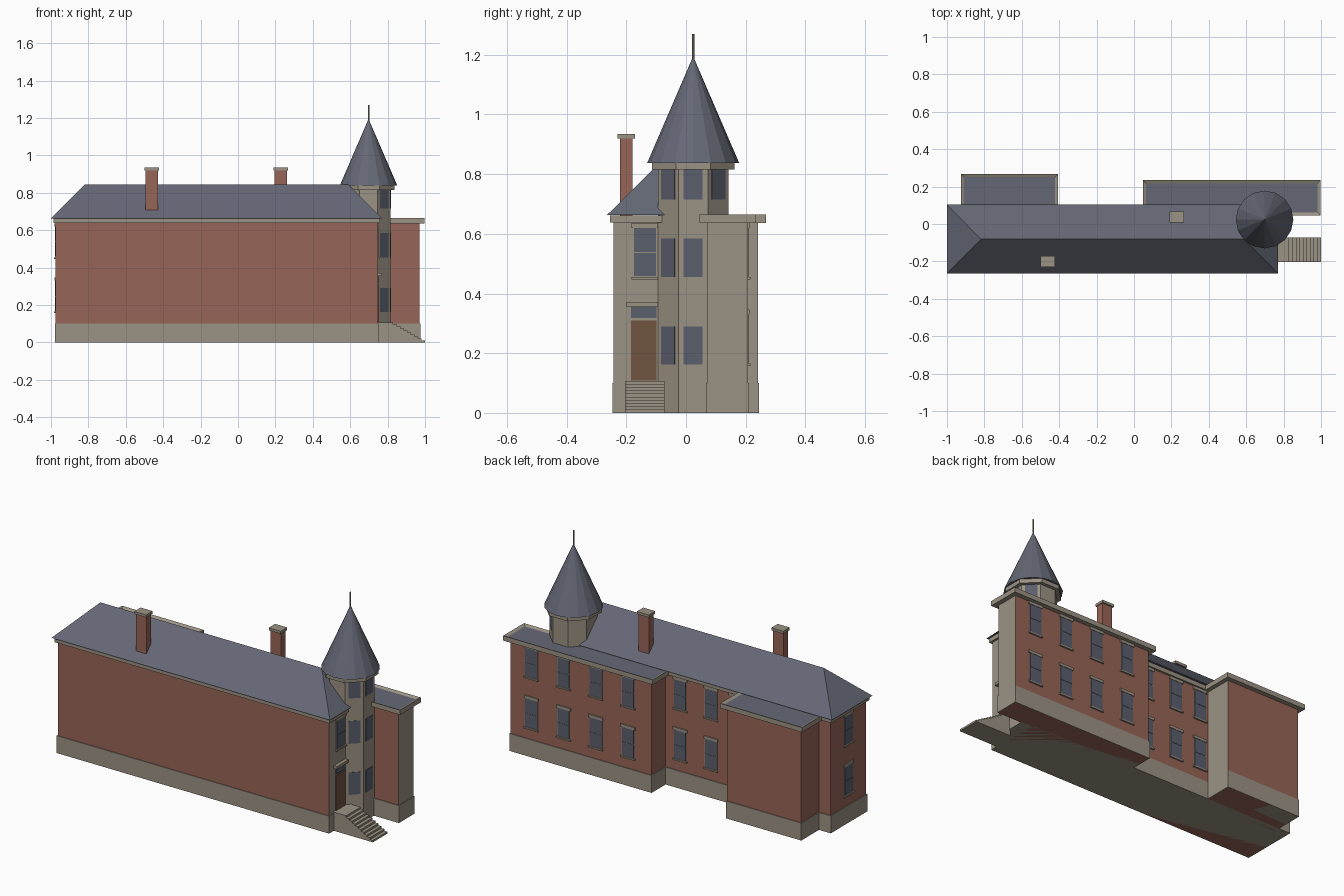
import bpy, bmesh, math
from mathutils import Matrix, Vector

cube = bpy.data.objects.get("Cube")
if cube:
    bpy.data.objects.remove(cube)


def material(name, rgb):
    m = bpy.data.materials.new(name)
    m.use_nodes = True
    m.diffuse_color = (*rgb, 1)
    m.node_tree.nodes["Principled BSDF"].inputs["Base Color"].default_value = (*rgb, 1)
    return m


STONE = material("stone", (0.33, 0.29, 0.23))
BRICK = material("brick", (0.31, 0.13, 0.095))
SLATE = material("slate", (0.13, 0.14, 0.18))
GLASS = material("window_glass", (0.105, 0.115, 0.155))
DOOR = material("door_wood", (0.17, 0.09, 0.055))


def finish(name, bm, *mats):
    bmesh.ops.recalc_face_normals(bm, faces=bm.faces)
    mesh = bpy.data.meshes.new(name)
    bm.to_mesh(mesh)
    bm.free()
    for m in mats:
        mesh.materials.append(m)
    obj = bpy.data.objects.new(name, mesh)
    bpy.context.collection.objects.link(obj)
    return obj


def box_bm(x, y, z):
    bm = bmesh.new()
    size = Vector((x[1] - x[0], y[1] - y[0], z[1] - z[0]))
    mid = Vector((sum(x), sum(y), sum(z))) / 2
    bmesh.ops.create_cube(bm, size=1, matrix=Matrix.Translation(mid) @ Matrix.Diagonal((*size, 1)))
    return bm


def box(name, x, y, z, mat):
    return finish(name, box_bm(x, y, z), mat)


def grow(r, d):
    return (r[0] - d, r[1] + d)


def cone(name, sides, r1, r2, z, mat, turn=0.0):
    bm = bmesh.new()
    place = Matrix.Translation((*TOWER, sum(z) / 2)) @ Matrix.Rotation(turn, 4, "Z")
    bmesh.ops.create_cone(bm, cap_ends=True, segments=sides, radius1=r1, radius2=r2,
                          depth=z[1] - z[0], matrix=place)
    return finish(name, bm, mat)


def plate(name, spot, angle, width, z, depth, mat):
    """Thin panel on a wall; angle is the direction the wall faces."""
    bm = box_bm((-0.004, depth), (-width / 2, width / 2), z)
    bm.transform(Matrix.Translation((*spot, 0)) @ Matrix.Rotation(angle, 4, "Z"))
    return finish(name, bm, mat)


def sash_window(name, spot, angle, z0):
    z1 = z0 + 0.165
    plate(name + "_frame", spot, angle, 0.08, (z0, z1), 0.002, STONE)
    for part, lo, hi in (("lower", z0 + 0.003, z0 + 0.081), ("upper", z0 + 0.084, z1)):
        plate(name + "_" + part + "_glass", spot, angle, 0.074, (lo, hi), 0.004, GLASS)
    plate(name + "_sill", spot, angle, 0.09, (z0 - 0.008, z0), 0.009, STONE)
    plate(name + "_lintel", spot, angle, 0.09, (z1, z1 + 0.016), 0.006, STONE)


# Walls: brick, with stone on the faces toward the entrance end
def block(name, x, y):
    bm = box_bm(x, y, (0.0, 0.645))
    bm.normal_update()
    for f in bm.faces:
        f.material_index = 1 if f.normal.x > 0.5 else 0
    finish(name + "_walls", bm, BRICK, STONE)
    box(name + "_base", grow(x, 0.004), grow(y, 0.004), (0, 0.1), STONE)


MAIN_X, MAIN_Y = (-0.975, 0.748), (-0.243, 0.08)
EAST_X, EAST_Y = (0.075, 0.971), (0.072, 0.207)
WEST_X, WEST_Y = (-0.9, -0.43), (0.05, 0.241)
block("main", MAIN_X, MAIN_Y)
block("east_wing", EAST_X, EAST_Y)
block("west_wing", WEST_X, WEST_Y)

# Main cornice and hipped roof
box("main_cornice", grow(MAIN_X, 0.012), grow(MAIN_Y, 0.012), (0.638, 0.662), STONE)
bm = bmesh.new()
eave = [bm.verts.new((x, y, 0.663)) for x, y in
        ((-1, -0.265), (0.77, -0.265), (0.77, 0.103), (-1, 0.103))]
w, e = (bm.verts.new((x, -0.081, 0.845)) for x in (-0.818, 0.588))
a, b, c, d = eave
for loop in (eave, (a, b, e, w), (c, d, w, e), (b, c, e), (d, a, w)):
    bm.faces.new(loop)
finish("main_roof", bm, SLATE)


# Flat wing roofs: stone rim around a sunken slate deck
def flat_roof(name, x, y):
    bm = box_bm(x, y, (0.636, 0.664))
    bm.normal_update()
    top = max(bm.faces, key=lambda f: f.normal.z)
    bmesh.ops.inset_region(bm, faces=[top], thickness=0.024)
    bmesh.ops.translate(bm, verts=top.verts, vec=(0, 0, -0.008))
    top.material_index = 1
    finish(name, bm, STONE, SLATE)


flat_roof("east_wing_roof", grow(EAST_X, 0.027), grow(EAST_Y, 0.027))
flat_roof("west_wing_roof", grow(WEST_X, 0.025), grow(WEST_Y, 0.027))

# Octagonal tower with its spire
TOWER = (0.698, 0.024)
R = 0.128
APOTHEM = R * math.cos(math.pi / 8)
cone("tower_walls", 8, R, R, (0, 0.825), STONE, math.pi / 8)
cone("tower_cornice", 8, 0.15, 0.15, (0.815, 0.84), STONE, math.pi / 8)
cone("tower_spire", 16, 0.154, 0, (0.838, 1.195), SLATE)
cone("finial", 8, 0.004, 0.004, (1.17, 1.27), STONE)
for side in (-1, 0, 1):
    angle = side * math.pi / 4
    spot = (TOWER[0] + APOTHEM * math.cos(angle), TOWER[1] + APOTHEM * math.sin(angle))
    for z in ((0.162, 0.29), (0.455, 0.585), (0.715, 0.815)):
        if side < 1 or z[0] > 0.7:
            plate("tower_window", spot, angle, 0.064, z, 0.002, GLASS)

# Sash windows on two floors
BACK, END = math.pi / 2, math.pi
for z0 in (0.165, 0.455):
    for i in range(4):
        sash_window("east_wing_window", (0.222 + i * 0.205, EAST_Y[1]), BACK, z0)
    for x in (-0.02, -0.215, -0.375):
        sash_window("back_window", (x, MAIN_Y[1]), BACK, z0)
    sash_window("end_window", (MAIN_X[0], -0.08), END, z0)
sash_window("entrance_window", (MAIN_X[1], -0.138), 0, 0.455)

# Entrance door, transom and hood
door_spot = (MAIN_X[1], -0.142)
plate("door", door_spot, 0, 0.086, (0.108, 0.31), 0.005, DOOR)
plate("transom", door_spot, 0, 0.086, (0.318, 0.355), 0.005, GLASS)
plate("door_hood", (MAIN_X[1], -0.147), 0, 0.105, (0.355, 0.371), 0.02, STONE)

# Entrance steps, extruded from a stepped profile
STEPS = 9
run, rise = 0.17 / STEPS, 0.107 / (STEPS + 1)
profile = [(0.74, 0), (0.74, 0.107)]
for i in range(STEPS + 1):
    x, z = 0.83 + i * run, 0.107 - i * rise
    profile += [(x, z), (x, z - rise)]
bm = bmesh.new()
face = bm.faces.new([bm.verts.new((x, -0.204, z)) for x, z in profile])
new = bmesh.ops.extrude_face_region(bm, geom=[face])["geom"]
bmesh.ops.translate(bm, vec=(0, 0.132, 0), verts=[v for v in new if isinstance(v, bmesh.types.BMVert)])
finish("entrance_steps", bm, STONE)

# Chimneys
for name, x, y in (("front_chimney", -0.461, -0.2), ("rear_chimney", 0.228, 0.037)):
    box(name, (x - 0.033, x + 0.033), (y - 0.021, y + 0.021), (0.6, 0.922), BRICK)
    box(name + "_cap", (x - 0.038, x + 0.038), (y - 0.029, y + 0.029), (0.92, 0.935), STONE)
